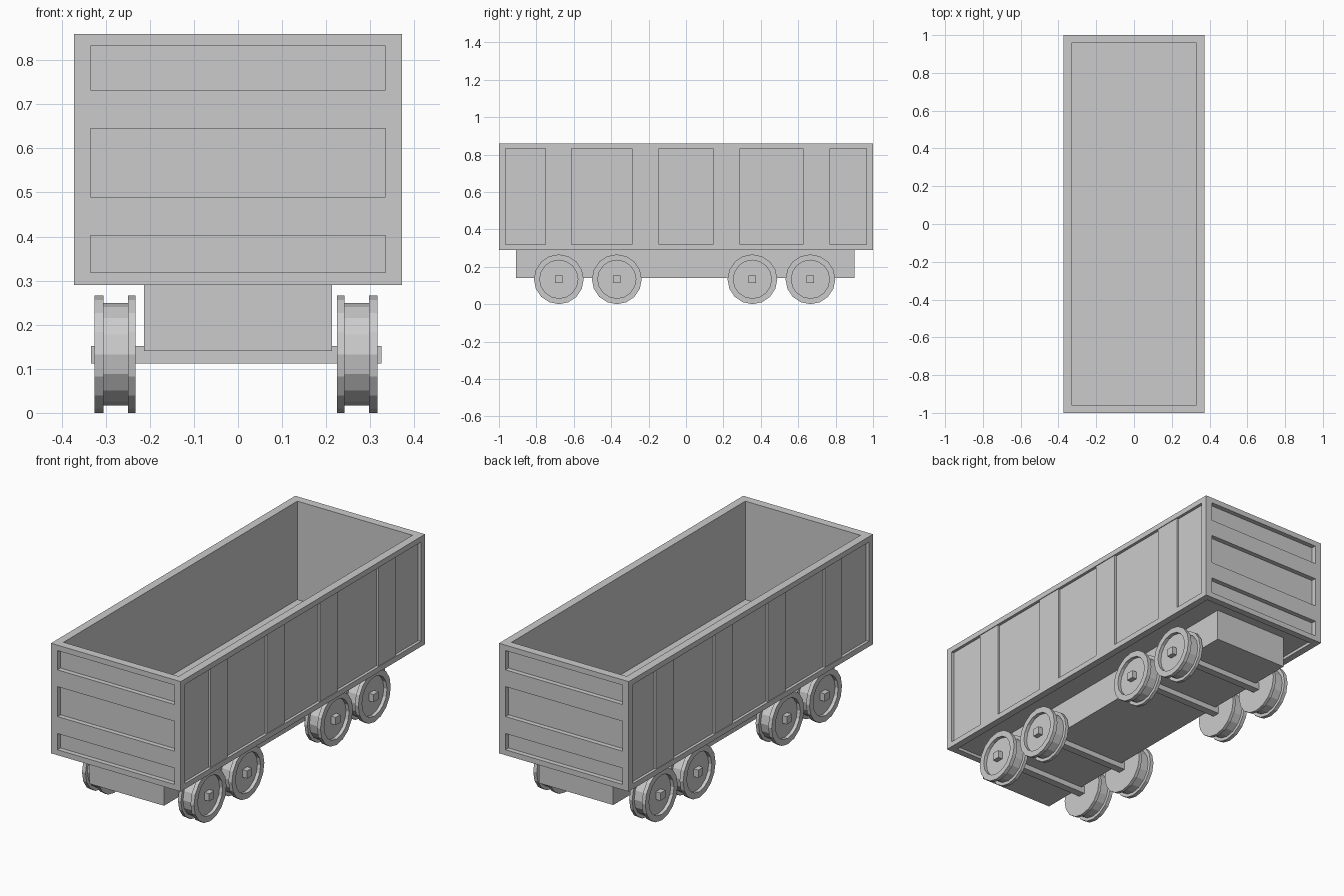
import bpy, bmesh, math
from mathutils import Vector

if "Cube" in bpy.data.objects:
    bpy.data.objects.remove(bpy.data.objects["Cube"])


def finish(bm, name):
    bmesh.ops.recalc_face_normals(bm, faces=bm.faces)
    me = bpy.data.meshes.new(name)
    bm.to_mesh(me)
    bm.free()
    ob = bpy.data.objects.new(name, me)
    bpy.context.collection.objects.link(ob)
    return ob


def box(name, lo, hi):
    bm = bmesh.new()
    bmesh.ops.create_cube(bm, size=1)
    for v in bm.verts:
        v.co = Vector([(a + b) / 2 + c * (b - a) for a, b, c in zip(lo, hi, v.co)])
    return finish(bm, name)


# open wagon body: every face is framed by an inset, the top one is the hopper
HALF = Vector((0.372, 1.0, 0.285))
MID = 0.575
bm = bmesh.new()
bmesh.ops.create_cube(bm, size=2)
for v in bm.verts:
    v.co = v.co * HALF
for f in list(bm.faces):
    n = f.normal.copy()
    if n.z > 0.5:
        inner, depth = (0.33, 0.957, 0), 0.51
    elif abs(n.y) > 0.5:
        inner, depth = (0.335, 0, 0.257), 0.025
    else:
        inner, depth = (0.335, 0.965, 0.257), 0.015
    axis = max(range(3), key=lambda i: abs(n[i]))
    for extend in (False, True):
        bmesh.ops.inset_individual(bm, faces=[f], thickness=0.01)
        for v in f.verts:
            for i in range(3):
                if i == axis:
                    v.co[i] = math.copysign(HALF[i], n[i])
                    if extend:
                        v.co[i] -= math.copysign(depth, n[i])
                else:
                    v.co[i] = math.copysign(inner[i], v.co[i])
for v in bm.verts:
    v.co.z += MID
finish(bm, "wagon_body")

# upright ribs on the long sides
for side in (-1, 1):
    for y0, y1 in ((-0.75, -0.612), (-0.29, -0.145), (0.145, 0.29), (0.625, 0.77)):
        xs = sorted((side * 0.35, side * 0.368))
        box("side_rib", (xs[0], y0, 0.318), (xs[1], y1, 0.832))

# cross bars on the ends
for end in (-1, 1):
    for z0, z1 in ((0.402, 0.49), (0.645, 0.732)):
        ys = sorted((end * 0.97, end * 1.0))
        box("end_bar", (-0.335, ys[0], z0), (0.335, ys[1], z1))

# underframe
box("underframe", (-0.213, -0.91, 0.14), (0.213, 0.90, 0.31))


# flanged wheel, a profile of (x, radius) turned in 16 steps
PROFILE = [(0.229, 0), (0.229, 0.133), (0.246, 0.133), (0.246, 0.116), (0.301, 0.116),
           (0.301, 0.133), (0.321, 0.133), (0.321, 0.102), (0.303, 0.102), (0.303, 0)]


def wheel(side, y):
    bm = bmesh.new()
    vs = [bm.verts.new((x, 0, r)) for x, r in PROFILE]
    es = [bm.edges.new(p) for p in zip(vs, vs[1:])]
    bmesh.ops.spin(bm, geom=vs + es, cent=(0, 0, 0), axis=(1, 0, 0),
                   angle=math.tau, steps=16, use_merge=False)
    bmesh.ops.remove_doubles(bm, verts=bm.verts, dist=0.0005)
    for v in bm.verts:
        v.co = (side * v.co.x - 0.004, v.co.y + y, v.co.z + 0.133)
    finish(bm, "wheel")


# wheelsets
for y in (-0.68, -0.37, 0.355, 0.665):
    box("axle", (-0.333, y - 0.02, 0.112), (0.325, y + 0.02, 0.152))
    for side in (-1, 1):
        wheel(side, y)
